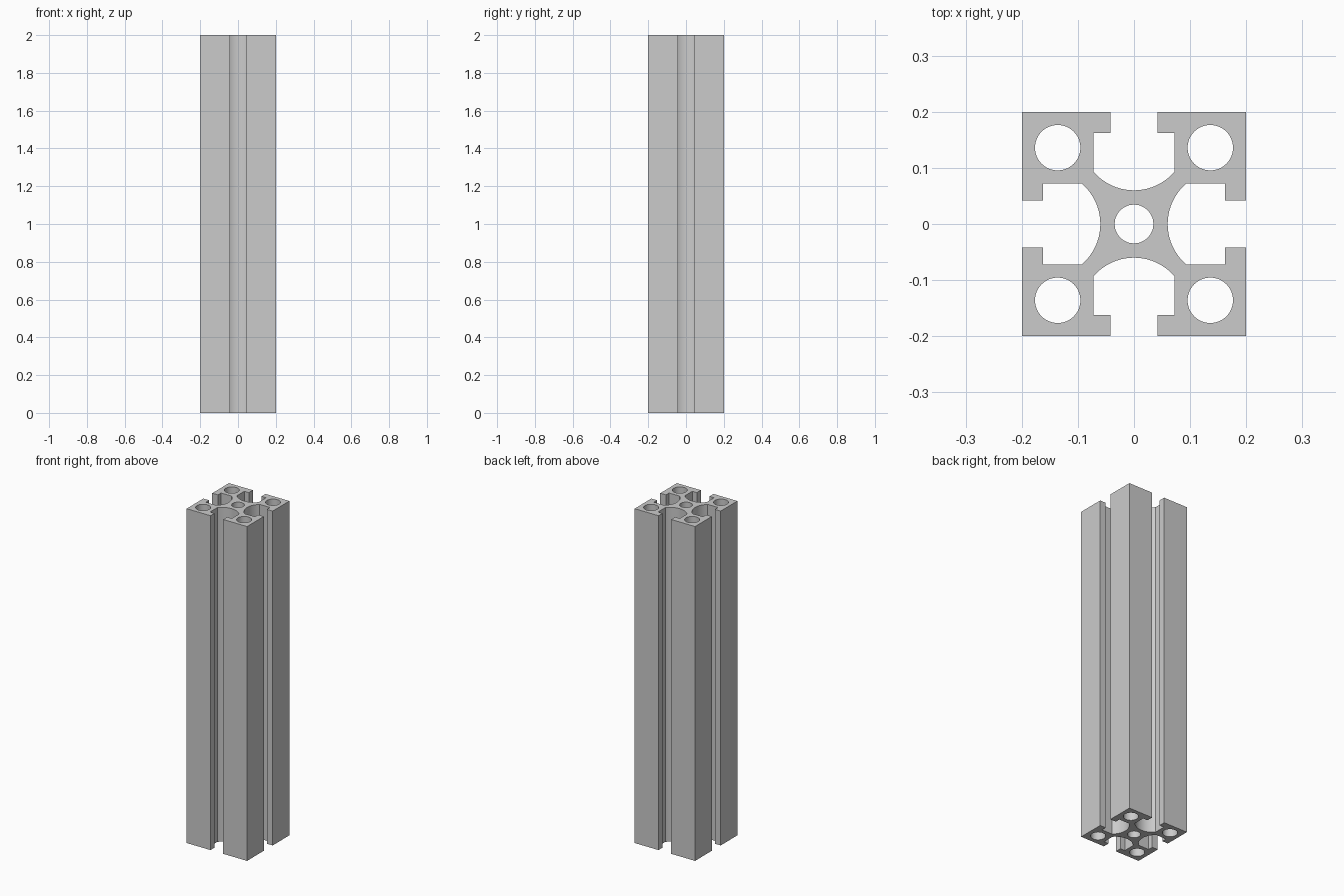
import bpy, bmesh, math

cube = bpy.data.objects.get("Cube")
if cube:
    bpy.data.objects.remove(cube, do_unlink=True)

HEIGHT = 2.0
HALF = 0.2          # half width of the square section
LIP = 0.042         # half width of the slot opening
LIP_IN = 0.162      # inner face of the slot lips
SLOT = 0.072        # half width of the slot chamber
ARC_END = 0.093     # where the chamber wall meets its round floor
ARC_LOW = 0.06      # deepest point of the round floor


def circle(cx, cy, r, n=48):
    return [(cx + r * math.cos(2 * math.pi * i / n),
             cy + r * math.sin(2 * math.pi * i / n)) for i in range(n)]


def slot_floor(n=20):
    """Round floor of the slot facing +x, from low y to high y, ends left out."""
    sag = ARC_END - ARC_LOW
    r = (SLOT ** 2 + sag ** 2) / (2 * sag)
    a = math.asin(SLOT / r)
    angles = [-a + 2 * a * i / n for i in range(1, n)]
    return [(ARC_LOW + r - r * math.cos(t), r * math.sin(t)) for t in angles]


# One quarter of the outline: slot floor, then the hooked corner
quarter = slot_floor() + [
    (ARC_END, SLOT), (LIP_IN, SLOT), (LIP_IN, LIP), (HALF, LIP),
    (HALF, HALF),
    (LIP, HALF), (LIP, LIP_IN), (SLOT, LIP_IN), (SLOT, ARC_END)]
outline = []
for _ in range(4):
    outline += quarter
    quarter = [(-y, x) for x, y in quarter]

# Centre bore and four corner bores
loops = [outline, circle(0, 0, 0.0345)]
loops += [circle(sx * 0.136, sy * 0.136, 0.0405) for sx in (-1, 1) for sy in (-1, 1)]

# Filled section extruded along its length
curve = bpy.data.curves.new("section", "CURVE")
curve.dimensions = "2D"
curve.fill_mode = "BOTH"
curve.extrude = HEIGHT / 2
for pts in loops:
    spline = curve.splines.new("POLY")
    spline.points.add(len(pts) - 1)
    for p, (x, y) in zip(spline.points, pts):
        p.co = (x, y, 0, 1)
    spline.use_cyclic_u = True
section = bpy.data.objects.new("section", curve)
bpy.context.collection.objects.link(section)
bpy.context.view_layer.update()
mesh = bpy.data.meshes.new_from_object(section.evaluated_get(bpy.context.evaluated_depsgraph_get()))
bpy.data.objects.remove(section, do_unlink=True)

# Weld caps to walls and stand the bar on the ground
bm = bmesh.new()
bm.from_mesh(mesh)
bmesh.ops.remove_doubles(bm, verts=bm.verts, dist=1e-5)
bmesh.ops.translate(bm, verts=bm.verts, vec=(0, 0, HEIGHT / 2))
bmesh.ops.recalc_face_normals(bm, faces=bm.faces)
bm.to_mesh(mesh)
bm.free()

# Grey metal
mat = bpy.data.materials.new("grey_metal")
mat.use_nodes = True
grey = (0.6, 0.6, 0.6, 1)
mat.diffuse_color = grey
mat.node_tree.nodes["Principled BSDF"].inputs["Base Color"].default_value = grey
mesh.materials.clear()
mesh.materials.append(mat)

bar = bpy.data.objects.new("slotted_bar", mesh)
bpy.context.collection.objects.link(bar)
bpy.ops.object.select_all(action="DESELECT")
bar.select_set(True)
bpy.context.view_layer.objects.active = bar
bpy.ops.object.shade_smooth_by_angle(angle=math.radians(30))
